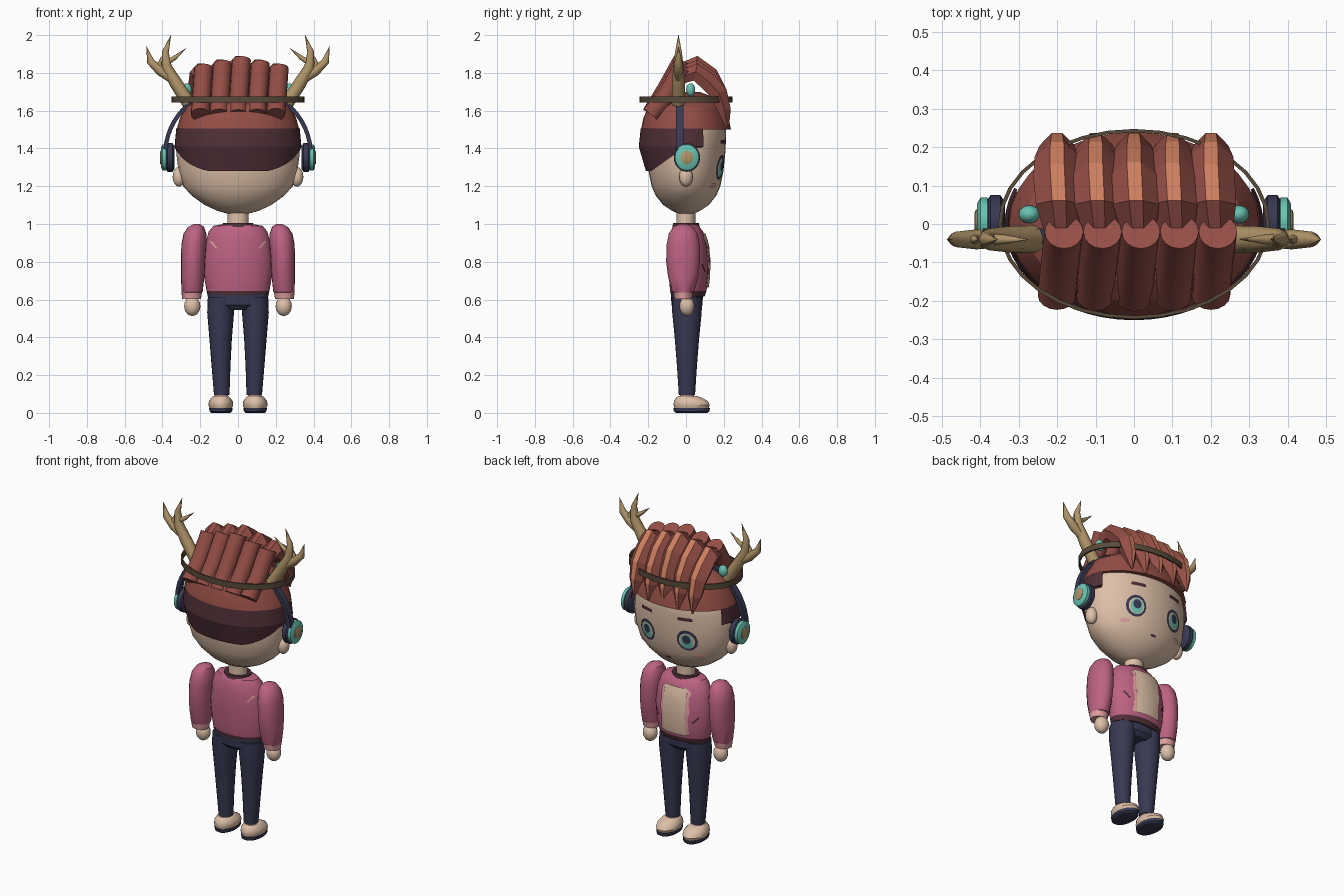
import bpy, bmesh, math
from mathutils import Vector

cube = bpy.data.objects.get("Cube")
if cube:
    bpy.data.objects.remove(cube, do_unlink=True)


def material(name, *rgb):
    lin = [(c / 255 / 12.92) if c < 11 else ((c / 255 + 0.055) / 1.055) ** 2.4 for c in rgb]
    m = bpy.data.materials.new(name)
    m.use_nodes = True
    m.diffuse_color = (*lin, 1)
    m.node_tree.nodes["Principled BSDF"].inputs["Base Color"].default_value = (*lin, 1)
    return m


skin = material("skin", 222, 192, 168)
pink = material("jacket pink", 188, 98, 130)
blush = material("light pink", 222, 158, 158)
navy = material("navy", 56, 57, 82)
hair = material("red brown hair", 148, 78, 70)
dark = material("dark hair", 80, 48, 55)
orange = material("orange hair", 205, 126, 94)
teal = material("teal", 105, 195, 178)
tan = material("antler tan", 178, 150, 106)
brown = material("band brown", 88, 74, 58)


def finish(name, bm, mats, angle=35):
    bmesh.ops.recalc_face_normals(bm, faces=bm.faces)
    me = bpy.data.meshes.new(name)
    bm.to_mesh(me)
    bm.free()
    for m in mats:
        me.materials.append(m)
    me.shade_smooth()
    me.set_sharp_from_angle(angle=math.radians(angle))
    ob = bpy.data.objects.new(name, me)
    bpy.context.collection.objects.link(ob)
    return ob


def loft(name, rings, mats, pick=None, closed=True, caps=True, angle=35):
    """Skin a list of point rings; pick(segment, centre) gives a material slot."""
    bm = bmesh.new()
    vs = [[bm.verts.new(p) for p in r] for r in rings]
    n = len(rings[0])
    for a, b in zip(vs, vs[1:]):
        for j in range(n if closed else n - 1):
            k = (j + 1) % n
            f = bm.faces.new((a[j], a[k], b[k], b[j]))
            if pick:
                f.material_index = pick(j, f.calc_center_median())
    if caps:
        for r in (vs[0], vs[-1]):
            f = bm.faces.new(r)
            if pick:
                f.material_index = pick(0, f.calc_center_median())
    return finish(name, bm, mats, angle)


def ellipse(z, rx, ry, cx=0, cy=0, n=32):
    return [Vector((cx + rx * math.cos(a), cy + ry * math.sin(a), z))
            for a in (math.tau * i / n for i in range(n))]


def circle(n):
    return [(math.cos(math.tau * i / n), math.sin(math.tau * i / n)) for i in range(n)]


def sweep(name, path, sizes, side, section, mats, pick=None, angle=35):
    """Carry a cross-section along a planar path; side is the plane's normal."""
    pts, side, rings = [Vector(p) for p in path], Vector(side), []
    for i, p in enumerate(pts):
        t = (pts[min(i + 1, len(pts) - 1)] - pts[max(i - 1, 0)]).normalized()
        up = side.cross(t)
        rings.append([p + (side * u + up * v) * sizes[i] for u, v in section])
    return loft(name, rings, mats, pick, angle=angle)


def ball(name, loc, size, mat, seg=16):
    bm = bmesh.new()
    bmesh.ops.create_uvsphere(bm, u_segments=seg, v_segments=seg // 2 + 2, radius=1)
    for v in bm.verts:
        v.co = Vector(loc) + Vector(size) * v.co
    return finish(name, bm, [mat], 60)


def surface_y(prof, x, z):
    for a, b in zip(prof, prof[1:]):
        if a[0] <= z <= b[0]:
            t = (z - a[0]) / (b[0] - a[0])
            rx, ry, cy = (p + (q - p) * t for p, q in zip(a[1:], b[1:]))
            return cy, ry * math.sqrt(max(0, 1 - (x / rx) ** 2))
    return 0, 0


def patch(name, prof, outline, mat, lift=0.005, sign=1):
    """Thin painted plate laid over a body profile from an (x, z) outline."""
    bm = bmesh.new()
    vs = [bm.verts.new((x, 0, z)) for x, z in outline]
    mid = bm.verts.new(sum((v.co for v in vs), Vector()) / len(vs))
    for a, b in zip(vs, vs[1:] + vs[:1]):
        bm.faces.new((a, b, mid))
    bmesh.ops.subdivide_edges(bm, edges=bm.edges, cuts=3, use_grid_fill=True)
    for v in bm.verts:
        cy, d = surface_y(prof, v.co.x, v.co.z)
        v.co.y = cy + sign * (d + lift)
    finish(name, bm, [mat])


def oval(x, z, rx, rz, n=14):
    return [(x + rx * u, z + rz * v) for u, v in circle(n)]


def box(x0, x1, z0, z1):
    return [(x0, z0), (x1, z0), (x1, z1), (x0, z1)]


# Head: (height, half width, half depth, centre y)
head = [(1.05, .04, .03, 0), (1.07, .11, .075, 0), (1.10, .175, .12, 0), (1.15, .245, .16, 0),
        (1.2, .29, .182, 0), (1.28, .315, .198, 0), (1.36, .325, .207, 0), (1.45, .322, .212, 0),
        (1.52, .305, .21, 0), (1.6, .26, .18, 0)]
loft("head", [ellipse(z, rx, ry) for z, rx, ry, _ in head], [skin])
loft("neck", [ellipse(z, .056, .05, n=20) for z in (.97, 1.08)], [skin])

# Hair cap and the dark undercut around the back
loft("hair_cap", [ellipse(z, rx, ry) for z, rx, ry in
     ((1.5, .325, .238), (1.56, .308, .226), (1.62, .282, .2), (1.67, .21, .15), (1.7, .09, .07))],
     [hair], angle=20)
rows = [[], [], []]
for i in range(33):
    a = math.radians(158 + 224 * i / 32)
    c, s = math.cos(a), math.sin(a)
    low = 1.28 + .1 * min(1, max(0, (s + .87) * 1.5))
    if s > .1:
        low = 1.405
    for row, rx, ry, z in zip(rows, (.327, .336, .324), (.24, .25, .212), (1.505, 1.41, low)):
        row.append(Vector((rx * c, ry * s, z)))
loft("hair_undercut", rows, [dark], closed=False, caps=False, angle=15)

# Five hair rolls: round tubes behind, ridged locks falling in front
lock = [(-.3, .85), (.3, .85), (1, .1), (.6, -.7), (-.6, -.7), (-1, .1)]
for i in range(-2, 3):
    x, top = i * .1, 1.865 - .02 * abs(i)
    sweep(f"hair_tube_{i + 3}", [(x, -.185, 1.58), (x + .008, -.1, top - .145), (x + .018, -.02, top)],
          [.05, .05, .05], (1, 0, 0), circle(16), [hair], angle=45)
    sweep(f"hair_lock_{i + 3}",
          [(x + .012, -.02, top - .05), (x + .005, .05, top - .025), (x, .12, top - .08),
           (x, .17, 1.69), (x, .2, 1.6), (x, .222, 1.5)],
          [.045, .06, .062, .058, .045, .006], (1, 0, 0), [(u, v) for u, v in lock],
          [hair, orange], lambda j, c: int(j == 0 and c.y > .02), angle=15)

# Hair band ribbon
band = [(1.642, .353, .247), (1.676, .353, .247), (1.676, .343, .238), (1.642, .343, .238)]
loft("hair_band", [ellipse(*b) for b in band + band[:1]], [brown], caps=False)

# Headphone arch
arc = [math.radians(4 + 172 * i / 28) for i in range(29)]
sweep("headphone_arch", [(.385 * math.cos(a), -.032, 1.37 + .36 * math.sin(a)) for a in arc],
      [1] * 29, (0, 1, 0), [(-.02, -.011), (.02, -.011), (.02, .011), (-.02, .011)], [navy])

# Torso: (height, half width, half depth, centre y)
torso = [(.615, .16, .088, .01), (.645, .166, .096, .012), (.7, .176, .103, .014),
         (.8, .184, .108, .014), (.9, .172, .102, .01), (.96, .155, .085, .005),
         (.99, .13, .068, 0), (1.0, .075, .056, 0)]
loft("jacket", [ellipse(z, rx, ry, 0, cy) for z, rx, ry, cy in torso], [pink, dark],
     lambda j, c: int(c.z < .64 or c.z > .999))
loft("collar", [ellipse(z, r, r * .85) for z, r in ((.985, .085), (1.006, .08), (1.006, .062))],
     [dark], caps=False)
patch("shirt_panel", torso, box(-.075, .075, .665, .95), skin, .009)
loft("hips", [ellipse(z, rx, ry, 0, .005) for z, rx, ry in
     ((.545, .1, .06), (.57, .155, .082), (.63, .16, .085))], [navy])

for s, side in ((1, "left"), (-1, "right")):
    # Face details
    ex = s * .135
    patch(side + "_eye_rim", head, oval(ex, 1.3, .06, .066), navy, .003)
    patch(side + "_eye_white", head, oval(ex, 1.298, .046, .05), skin, .005)
    patch(side + "_iris", head, oval(ex, 1.296, .036, .046), teal, .007)
    patch(side + "_pupil", head, oval(ex, 1.308, .024, .028), navy, .009)
    patch(side + "_brow", head, [(s * .085, 1.425), (s * .175, 1.425), (s * .17, 1.445),
                                 (s * .09, 1.445)], dark)
    patch(side + "_blush", head, oval(s * .19, 1.205, .026, .012), blush)
    ball(side + "_ear", (s * .312, 0, 1.25), (.034, .036, .052), skin)

    # Headphone cup: pad, shell and centre badge, turned along x
    for part, x0, x1, r, mat in (("pad", .335, .385, .076, navy), ("shell", .372, .408, .069, teal),
                                 ("badge", .4, .414, .036, tan)):
        rings = []
        for t, k in ((0, .75), (.25, 1), (.75, 1), (1, .75)):
            x = x0 + (x1 - x0) * t
            rings.append([Vector((s * x, .005 + r * k * .92 * u, 1.352 + r * k * v))
                          for u, v in circle(20)])
        loft(f"{side}_cup_{part}", rings, [mat], angle=50)

    # Antler: main beam and tines
    tines = {"beam": ([(.26, 1.64), (.325, 1.74), (.378, 1.83), (.385, 1.91), (.355, 2.0)],
                      [.036, .034, .028, .018, .001]),
             "outer_tine": ([(.335, 1.755), (.41, 1.81), (.463, 1.86), (.485, 1.94)],
                            [.02, .026, .02, .001]),
             "inner_tine": ([(.385, 1.85), (.335, 1.88), (.275, 1.93)], [.016, .012, .001]),
             "small_tine": ([(.41, 1.81), (.415, 1.85), (.405, 1.89)], [.016, .011, .001])}
    for part, (pts, sizes) in tines.items():
        sweep(f"{side}_antler_{part}", [(s * x, -.04, z) for x, z in pts], sizes, (0, 1, 0),
              circle(8), [tan], angle=50)
    ball(side + "_bead", (s * .272, .025, 1.71), (.028, .024, .035), teal)

    # Jacket trim, pocket slits and back marks
    patch(side + "_trim", torso, [(s * x, z) for x, z in
          ((.073, .665), (.095, .67), (.088, .75), (.1, .82), (.09, .87), (.098, .93), (.073, .95))],
          blush, .007)
    patch(side + "_pocket", torso, [(s * x, z) for x, z in
          ((.11, .75), (.118, .745), (.15, .785), (.142, .79))], dark)
    patch(side + "_back_mark", torso, [(s * x, z) for x, z in
          ((.108, .872), (.118, .87), (.15, .905), (.14, .912))], blush, .004, -1)

    # Sleeve with cuff, and hand
    sleeve = [(.603, .246, .05, .046), (.638, .245, .054, .052), (.64, .243, .056, .058),
              (.72, .24, .062, .08), (.8, .238, .064, .09), (.89, .234, .066, .088),
              (.95, .228, .06, .076), (.985, .222, .042, .052), (1.0, .218, .015, .018)]
    loft(side + "_sleeve", [ellipse(z, rx, ry, s * cx, -.015, 20) for z, cx, rx, ry in sleeve],
         [pink, blush], lambda j, c: int(c.z < .638))
    ball(side + "_hand", (s * .242, .005, .565), (.043, .04, .052), skin)

    # Trouser leg, sock and shoe
    leg = [(.095, .086, .041, .043), (.25, .09, .05, .053), (.4, .092, .06, .065),
           (.53, .092, .071, .078), (.61, .088, .072, .08)]
    loft(side + "_trouser_leg", [ellipse(z, rx, ry, s * cx, .005, 20) for z, cx, rx, ry in leg], [navy])
    loft(side + "_sock", [ellipse(z, .036, .038, s * .088, .005, 16) for z in (.06, .115)], [blush])
    sole = [(0, .05, .082), (.008, .06, .094), (.026, .062, .097)]
    loft(side + "_sole", [ellipse(z, rx, ry, s * .091, .03, 24) for z, rx, ry in sole], [navy])
    shoe = [(.024, .058, .09, .03), (.042, .066, .096, .03), (.062, .063, .09, .026),
            (.08, .05, .068, .015), (.09, .038, .048, .008)]
    loft(side + "_shoe", [ellipse(z, rx, ry, s * .091, cy, 24) for z, rx, ry, cy in shoe], [skin])

patch("nose", head, oval(0, 1.215, .007, .005, 8), blush)
patch("mouth", head, oval(0, 1.16, .02, .007, 10), dark)
